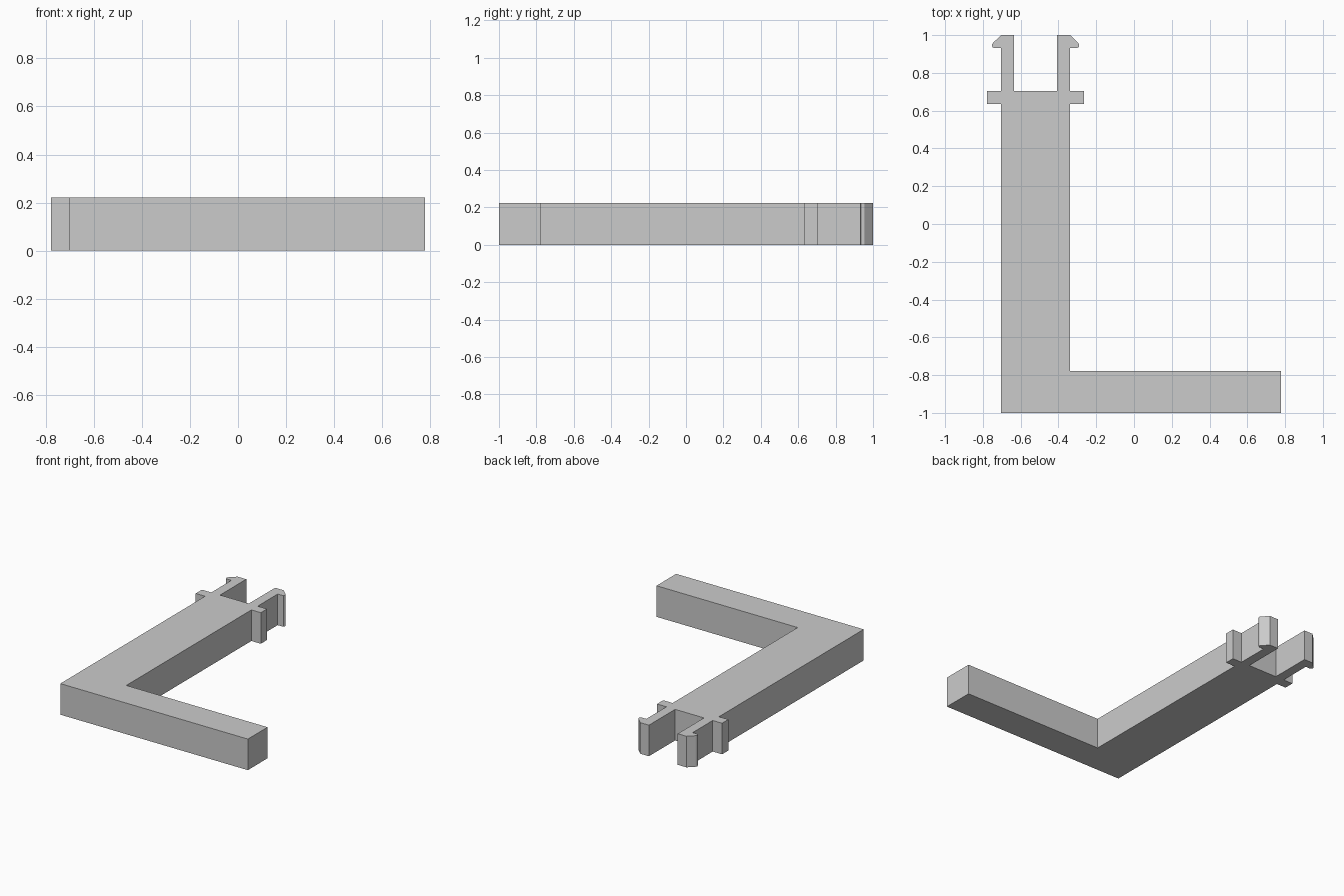
import bpy, bmesh

if "Cube" in bpy.data.objects:
    bpy.data.objects.remove(bpy.data.objects["Cube"])

HEIGHT = 0.222
CX = -0.521  # centre line of the long arm and its clip

grey = bpy.data.materials.new("plain grey")
grey.diffuse_color = (0.6, 0.6, 0.6, 1)
grey.use_nodes = True
grey.node_tree.nodes["Principled BSDF"].inputs["Base Color"].default_value = grey.diffuse_color


def extrude_profile(name, points):
    """Flat outline (counter-clockwise) extruded up from z = 0."""
    bm = bmesh.new()
    base = bm.faces.new([bm.verts.new((x, y, 0)) for x, y in points])
    top = bmesh.ops.extrude_face_region(bm, geom=[base], use_keep_orig=True)["geom"]
    bmesh.ops.translate(bm, vec=(0, 0, HEIGHT),
                        verts=[v for v in top if isinstance(v, bmesh.types.BMVert)])
    bmesh.ops.recalc_face_normals(bm, faces=bm.faces)
    mesh = bpy.data.meshes.new(name)
    bm.to_mesh(mesh)
    bm.free()
    mesh.materials.append(grey)
    obj = bpy.data.objects.new(name, mesh)
    bpy.context.collection.objects.link(obj)
    return obj


# Right half of the clip end, as offsets from the centre line:
# stop flange, snap prong with a chamfered, softly rounded hook, slot floor
half_clip = [
    (0.183, 0.634), (0.257, 0.634), (0.257, 0.704), (0.183, 0.704),
    (0.183, 0.931), (0.219, 0.931), (0.227, 0.935), (0.231, 0.943),
    (0.230, 0.952), (0.226, 0.958), (0.183, 1.0), (0.114, 1.0), (0.114, 0.704),
]
right = [(CX + x, y) for x, y in half_clip]
left = [(CX - x, y) for x, y in reversed(half_clip)]

# L-shaped bracket: foot, long arm and clip in one outline
foot = [(CX - 0.183, -1.0), (0.778, -1.0), (0.778, -0.778), (CX + 0.183, -0.778)]
extrude_profile("clip_bracket", foot + right + left)
